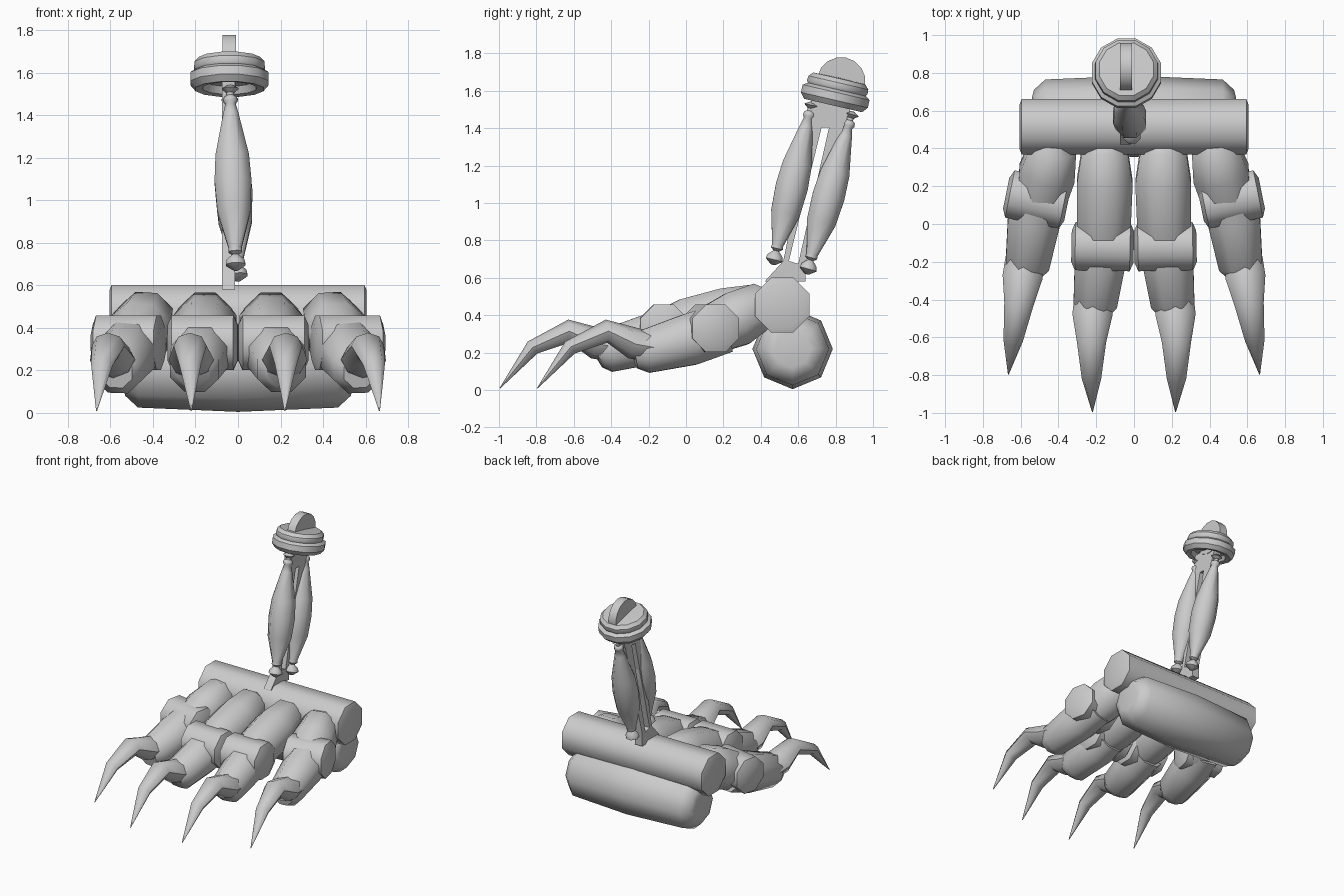
import bpy, bmesh, math
from mathutils import Vector

cube = bpy.data.objects.get("Cube")
if cube:
    bpy.data.objects.remove(cube)

grey = bpy.data.materials.new("plain_grey")
grey.use_nodes = True
grey.diffuse_color = (0.6, 0.6, 0.6, 1)
grey.node_tree.nodes["Principled BSDF"].inputs["Base Color"].default_value = (0.6, 0.6, 0.6, 1)


def finish(name, bm, angle=50):
    bmesh.ops.recalc_face_normals(bm, faces=bm.faces)
    for f in bm.faces:
        f.smooth = True
    me = bpy.data.meshes.new(name)
    bm.to_mesh(me)
    bm.free()
    me.set_sharp_from_angle(angle=math.radians(angle))
    me.materials.append(grey)
    ob = bpy.data.objects.new(name, me)
    bpy.context.collection.objects.link(ob)
    return ob


def tube(name, path, sides=8, phase=0.5, wide=1.0, axis=None, angle=50):
    """Loft rings (x, y, z, radius) along a path; axis fixes the ring direction."""
    bm = bmesh.new()
    pts = [Vector(p[:3]) for p in path]
    rings = []
    for i, p in enumerate(path):
        t = Vector(axis) if axis else pts[min(i + 1, len(pts) - 1)] - pts[max(i - 1, 0)]
        t.normalize()
        ref = Vector((0, 1, 0)) if abs(t.x) > 0.8 else Vector((1, 0, 0))
        side = (ref - t * ref.dot(t)).normalized()
        up = t.cross(side)
        ring = []
        for k in range(sides):
            a = math.tau * (k + phase) / sides
            ring.append(bm.verts.new(pts[i] + (side * math.cos(a) * wide + up * math.sin(a)) * p[3]))
        rings.append(ring)
    for a, b in zip(rings, rings[1:]):
        for k in range(sides):
            j = (k + 1) % sides
            bm.faces.new((a[k], a[j], b[j], b[k]))
    bm.faces.new(rings[0])
    bm.faces.new(rings[-1])
    return finish(name, bm, angle)


def turned(name, base, axis, profile, sides, angle=50):
    """Turn a (distance, radius) profile about an axis."""
    base, axis = Vector(base), Vector(axis).normalized()
    path = [(*(base + axis * h), r) for h, r in profile]
    return tube(name, path, sides, axis=axis, angle=angle)


# Heel pad and knuckle bar
X = (1, 0, 0)
turned_pad = [(-0.54, 0.10), (-0.53, 0.14), (-0.47, 0.195), (0, 0.215),
              (0.47, 0.195), (0.53, 0.14), (0.54, 0.10)]
tube("heel_pad", [(x, 0.57, 0.22, r) for x, r in turned_pad], 8, 0, axis=X)
turned("knuckle_bar", (0, 0.515, 0.455), X, [(-0.605, 0.13), (-0.595, 0.158), (0.595, 0.158), (0.605, 0.13)], 8)

# Finger parts as (x, y, z, radius) for the model's left side
fingers = {
    "inner": dict(
        base=[(.155, .46, .47, .06), (.155, .40, .45, .13), (.155, .22, .40, .16),
              (.16, 0, .345, .155), (.17, -.14, .31, .12)],
        end=[(.175, -.06, .315, .145), (.18, -.2, .27, .145), (.205, -.42, .21, .125),
             (.21, -.46, .2, .095), (.212, -.48, .19, .08)],
        joint=(.166, -.12, .33), turn=0.02,
        claw=[(.215, -.38, .23, .08), (.22, -.48, .25, .085), (.225, -.625, .315, .062),
              (.225, -.82, .228, .041), (.22, -.995, .01, .002)]),
    "outer": dict(
        base=[(.42, .50, .47, .05), (.43, .40, .45, .135), (.46, .27, .38, .16),
              (.49, .13, .32, .14)],
        end=[(.50, .2, .33, .145), (.53, .02, .27, .15), (.565, -.22, .205, .125),
             (.57, -.26, .195, .095), (.572, -.28, .19, .08)],
        joint=(.515, .13, .33), turn=0.2,
        claw=[(.58, -.18, .23, .08), (.59, -.28, .25, .085), (.61, -.425, .315, .062),
              (.64, -.62, .228, .041), (.665, -.795, .01, .002)]),
}
for side, s in (("left", 1), ("right", -1)):
    for kind, f in fingers.items():
        def flip(path):
            return [(p[0] * s, *p[1:]) for p in path]
        label = f"{side}_{kind}"
        tube(label + "_finger_base", flip(f["base"]))
        tube(label + "_finger_end", flip(f["end"]))
        tube(label + "_claw", flip(f["claw"]), 8, 0, wide=1.25)
        x, y, z = f["joint"]
        axis = (math.cos(f["turn"]), s * math.sin(f["turn"]), 0)
        turned(label + "_finger_joint", (x * s, y, z), axis,
               [(-.165, .09), (-.145, .138), (.145, .138), (.165, .09)], 8)

# Slotted stem plate: rows of y, z across the plate, the middle cell left open
rows = [[(.42, .58), (.55, .58), (.60, .58), (.64, .58)],
        [(.52, .69), (.55, .69), (.60, .675), (.64, .68)],
        [(.67, 1.42), (.725, 1.405), (.765, 1.405), (.84, 1.40)],
        [(.67, 1.57), (.74, 1.57), (.78, 1.57), (.89, 1.53)]]
bm = bmesh.new()
grid = [[bm.verts.new((-.075, y, z)) for y, z in row] for row in rows]
for r in range(3):
    for c in range(3):
        if (r, c) != (1, 1):
            bm.faces.new((grid[r][c], grid[r][c + 1], grid[r + 1][c + 1], grid[r + 1][c]))
new = bmesh.ops.extrude_face_region(bm, geom=bm.faces[:])["geom"]
bmesh.ops.translate(bm, vec=(.06, 0, 0), verts=[v for v in new if isinstance(v, bmesh.types.BMVert)])
finish("stem_plate", bm, 30)

# Turned spindles with beads, fractions along their length
belly = [(0, .012), (.03, .05), (.055, .045), (.085, .016), (.10, .035), (.12, .033),
         (.32, .085), (.48, .094), (.62, .085), (.85, .038), (.9, .026),
         (.915, .036), (.935, .032), (.945, .018), (.96, .018), (.98, .042), (1.0, .012)]
for name, low, high in (("front_spindle", (-.01, .465, .67), (-.038, .675, 1.54)),
                        ("back_spindle", (.0, .645, .62), (-.04, .89, 1.49))):
    d = Vector(high) - Vector(low)
    turned(name, low, d, [(t * d.length, r) for t, r in belly], 8)

# Tilted pommel with a recessed underside, and an upright half disc on top
turned("pommel", (-.04, .80, 1.58), (0, .225, .974),
       [(-.02, .01), (-.02, .115), (-.055, .13), (-.06, .165), (-.03, .19), (.012, .19),
        (.028, .165), (.04, .172), (.065, .17), (.088, .148), (.092, .01)], 12, 35)
turned("pommel_fin", (-.042, .83, 1.65), X, [(-.032, .13), (.032, .13)], 16)
